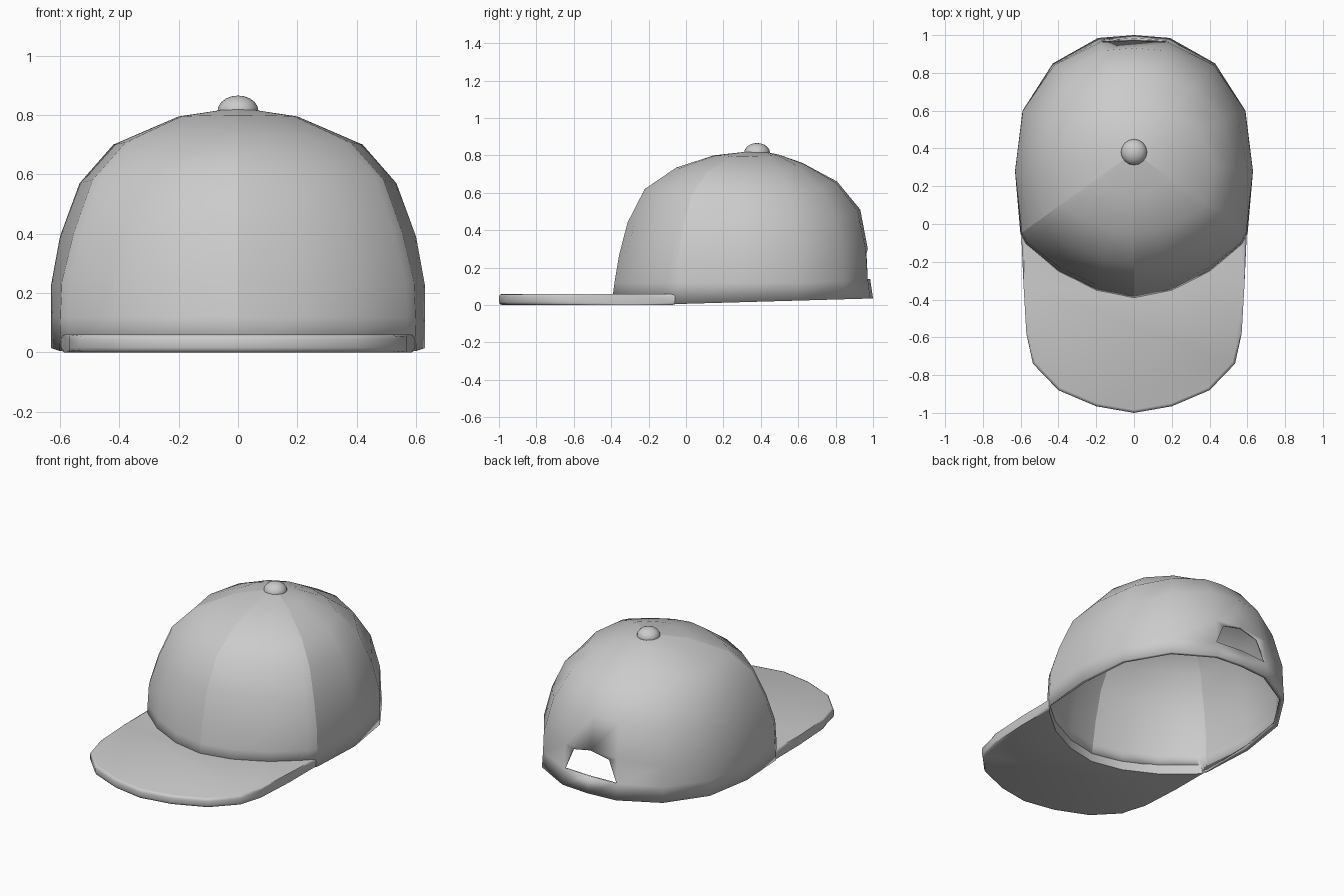
import bpy, bmesh, math

if "Cube" in bpy.data.objects:
    bpy.data.objects.remove(bpy.data.objects["Cube"])

grey = bpy.data.materials.new("grey cloth")
grey.diffuse_color = (0.6, 0.6, 0.6, 1)
grey.use_nodes = True
grey.node_tree.nodes["Principled BSDF"].inputs["Base Color"].default_value = grey.diffuse_color


def make_object(name, bm):
    bmesh.ops.recalc_face_normals(bm, faces=bm.faces[:])
    mesh = bpy.data.meshes.new(name)
    bm.to_mesh(mesh)
    bm.free()
    mesh.materials.append(grey)
    obj = bpy.data.objects.new(name, mesh)
    bpy.context.collection.objects.link(obj)
    return obj


# Crown: rim outline shrinks ring by ring to the apex
APEX = (0.0, 0.38, 0.826)
half = [(0, -.39), (.2, -.35), (.4, -.25), (.572, -.105), (.6, -.05),
        (.63, .28), (.59, .6), (.43, .85), (.19, .985), (0, 1.0)]
rim = half + [(-x, y) for x, y in half[-2:0:-1]]
SEAMS = (0, 4, len(rim) - 4)
BACK = 9

# (scale, height) of each ring along the front, side and back
front = [(1.01, .005), (.99, .12), (.96, .26), (.9, .44), (.78, .62), (.56, .735), (.3, .8)]
side = [(1, .008), (1, .12), (1, .23), (.955, .39), (.85, .57), (.67, .7), (.32, .795)]
back = [(1, .037), (.975, .14), (.955, .3), (.89, .51), (.69, .66), (.39, .76), (.18, .805)]

bm = bmesh.new()
rings = []
for r in range(len(side)):
    ring = []
    for i, (x, y) in enumerate(rim):
        dy = y - APEX[1]
        end, length = (front, .77) if dy < 0 else (back, .62)
        a, b = (x / .63) ** 2, (dy / length) ** 2
        w = b / (a + b)
        if dy > 0:  # upright near the rim, rounder above
            w = w ** (1.5 if r < 3 else .7)
        s = side[r][0] * (1 - w) + end[r][0] * w
        z = side[r][1] * (1 - w) + end[r][1] * w
        if 3 <= r <= 5:
            s *= 1 - .1 * w * (1 - w)
        if r == 0:  # straight rim rising towards the back
            z = .005 + .03 * max(0, y + .05) / 1.05
        ring.append(bm.verts.new((x * s, APEX[1] + dy * s, z)))
    rings.append(ring)
top = bm.verts.new(APEX)
n = len(rim)
for r, ring in enumerate(rings):
    for i in range(n):
        j = (i + 1) % n
        if r == 1 and i in (BACK - 1, BACK):
            continue  # strap opening
        if r + 1 < len(rings):
            bm.faces.new((ring[i], ring[j], rings[r + 1][j], rings[r + 1][i]))
        else:
            bm.faces.new((ring[i], ring[j], top))
# arched upper corners of the strap opening
mid = rings[2][BACK]
for i in (BACK - 1, BACK + 1):
    low, high = rings[1][i], rings[2][i]
    corner = bm.verts.new((high.co.x * .7, high.co.y + .004, .272))
    bm.faces.new((low, high, corner))
    bm.faces.new((high, mid, corner))
# turned-in hem along the rim
hem = []
for v in rings[0]:
    k = .955 if v.co.y > 0 else .985
    hem.append(bm.verts.new((v.co.x * k, APEX[1] + (v.co.y - APEX[1]) * k, v.co.z + .003)))
for i in range(n):
    j = (i + 1) % n
    bm.faces.new((hem[i], hem[j], rings[0][j], rings[0][i]))
for f in bm.faces:
    f.smooth = True
# crisp panel seams
for i in SEAMS:
    column = [ring[i] for ring in rings] + [top]
    for a, b in zip(column, column[1:]):
        bm.edges.get((a, b)).smooth = False
crown = make_object("crown", bm)
mod = crown.modifiers.new("cloth thickness", 'SOLIDIFY')
mod.thickness = .012
mod.offset = -1

# Brim: flat slab between the crown front and the outer curve
outer = [(.597, -.05), (.585, -.32), (.57, -.58), (.535, -.74), (.4, -.88), (.2, -.965), (0, -1.0)]
outer += [(-x, y) for x, y in outer[-2::-1]]
inner = [(x * .985, y + .008) for x, y in half[:4]]
inner = [(-x, y) for x, y in inner[:0:-1]] + inner
bm = bmesh.new()
levels = []
for z in (0.0, .06):
    levels.append(([bm.verts.new((x, y, z)) for x, y in outer],
                   [bm.verts.new((x, y, z)) for x, y in inner]))
(ob, ib), (ot, it) = levels
bm.faces.new(ob + ib)
bm.faces.new(ot + it)
loop_b, loop_t = ob + ib, ot + it
for i in range(len(loop_b)):
    j = (i + 1) % len(loop_b)
    bm.faces.new((loop_b[i], loop_b[j], loop_t[j], loop_t[i]))
# soften the outer edge
edges = [bm.edges.get(p) for line in (ob, ot) for p in zip(line, line[1:])]
bmesh.ops.bevel(bm, geom=edges, offset=.016, segments=2, profile=.5, affect='EDGES')
brim = make_object("brim", bm)

# Top button: flattened dome
bm = bmesh.new()
bmesh.ops.create_uvsphere(bm, u_segments=16, v_segments=10, radius=1)
for v in bm.verts:
    v.co = (v.co.x * .069, v.co.y * .069 + APEX[1], v.co.z * .052 + .814)
button = make_object("top_button", bm)

# Smooth shading on brim and button
for obj in (brim, button):
    bpy.ops.object.select_all(action='DESELECT')
    obj.select_set(True)
    bpy.context.view_layer.objects.active = obj
    bpy.ops.object.shade_smooth_by_angle(angle=math.radians(50))
